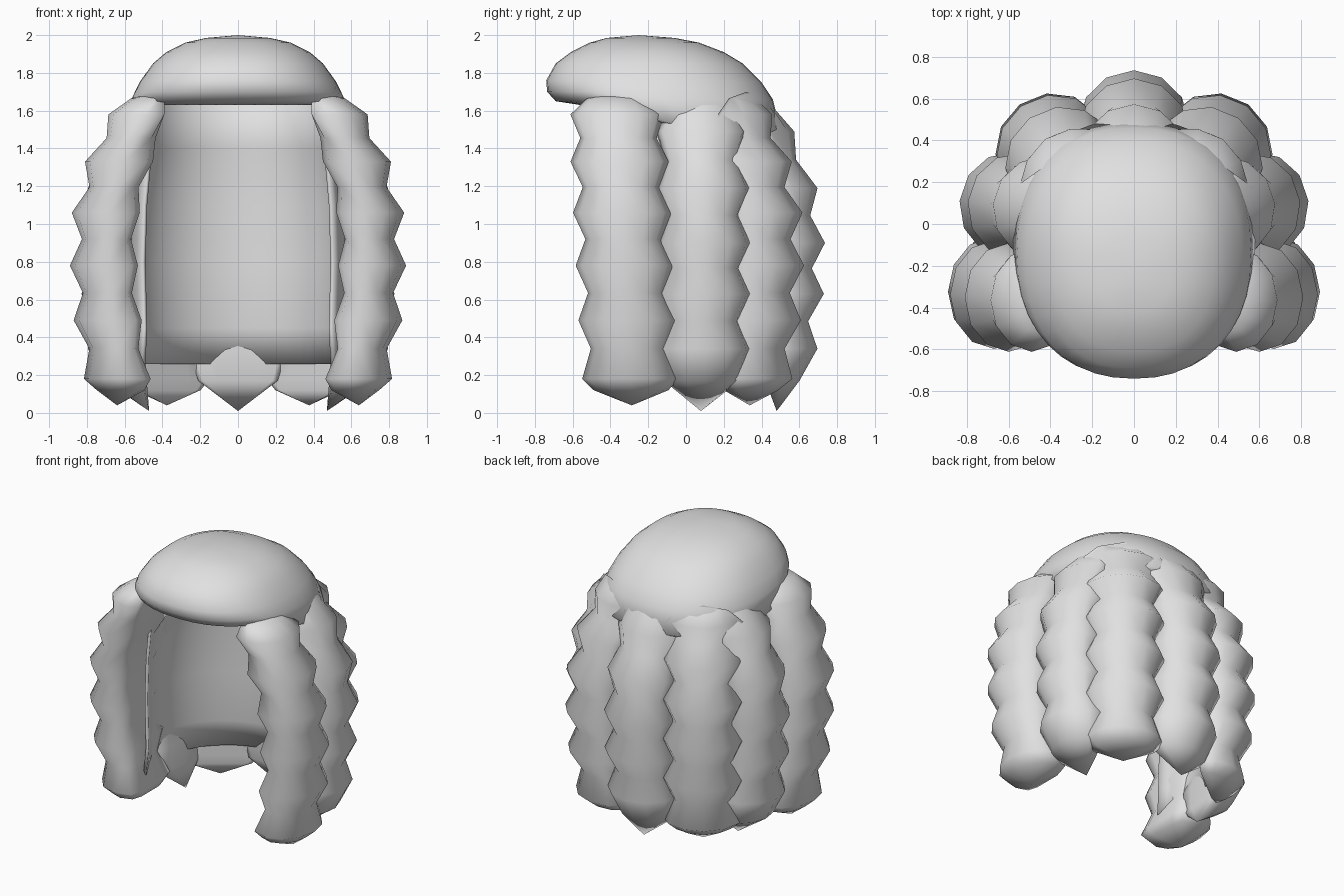
import bpy, bmesh
from math import sin, cos, pi, radians, copysign

cube = bpy.data.objects.get("Cube")
if cube:
    bpy.data.objects.remove(cube, do_unlink=True)

hair = bpy.data.materials.new("hair_grey")
hair.use_nodes = True
grey = (0.75, 0.75, 0.75, 1)
hair.diffuse_color = grey
hair.node_tree.nodes["Principled BSDF"].inputs["Base Color"].default_value = grey


def loft(name, rings, closed=True):
    """Skin a list of equal-length point rings and shade the result smooth."""
    bm = bmesh.new()
    rows = [[bm.verts.new(p) for p in ring] for ring in rings]
    n = len(rows[0])
    for a, b in zip(rows, rows[1:]):
        for i in range(n if closed else n - 1):
            j = (i + 1) % n
            bm.faces.new((a[i], a[j], b[j], b[i]))
    bmesh.ops.remove_doubles(bm, verts=bm.verts, dist=0.0005)
    bmesh.ops.recalc_face_normals(bm, faces=bm.faces)
    mesh = bpy.data.meshes.new(name)
    bm.to_mesh(mesh)
    bm.free()
    mesh.materials.append(hair)
    mesh.shade_smooth()
    obj = bpy.data.objects.new(name, mesh)
    bpy.context.collection.objects.link(obj)
    return obj


# Crown with rolled fringe, outside then inside:
# (z, front y, back y, half width, drop of the sides and back)
crown_rows = [
    (2.0, -0.25, -0.25, 0, 0), (1.985, -0.42, -0.06, 0.17, 0),
    (1.96, -0.51, 0.07, 0.28, 0), (1.91, -0.61, 0.2, 0.38, 0),
    (1.85, -0.69, 0.3, 0.45, 0), (1.76, -0.74, 0.4, 0.52, 0.01),
    (1.7, -0.735, 0.46, 0.56, 0.04), (1.65, -0.69, 0.5, 0.58, 0.15),
    (1.63, -0.56, 0.46, 0.52, 0.16), (1.65, -0.49, 0.39, 0.46, 0.05),
    (1.75, -0.44, 0.34, 0.42, 0), (1.85, -0.36, 0.22, 0.33, 0),
    (1.91, -0.2, -0.1, 0.08, 0), (1.91, -0.15, -0.15, 0, 0),
]
SEG = 40


def boxy(v):
    return copysign(abs(v) ** 0.88, v)


def crown_ring(z, front, back, half, drop):
    ring = []
    for i in range(SEG):
        t = 2 * pi * i / SEG
        fall = min(1, max(0, (sin(t) + 0.6) / 0.8))
        y = (front + back) / 2 + (back - front) / 2 * boxy(sin(t))
        ring.append((half * boxy(cos(t)), y, z - drop * fall))
    return ring


loft("crown_and_fringe", [crown_ring(*row) for row in crown_rows])

# Inner wall behind the locks, open at the front: (z, half width, depth)
wall_rows = [(1.68, 0.45, 0.47), (1.4, 0.52, 0.5), (1.1, 0.55, 0.51),
             (0.8, 0.56, 0.51), (0.45, 0.55, 0.51), (0.26, 0.56, 0.55)]
wall_angles = [radians(-27 + 234 * i / 32) for i in range(33)]
wall = loft("inner_wall", [
    [(a * cos(t), -0.1 + b * sin(t), z) for t in wall_angles]
    for z, a, b in wall_rows], closed=False)
thick = wall.modifiers.new("thickness", 'SOLIDIFY')
thick.thickness = 0.02
thick.offset = 0

# Shared outward sweep of the locks, and the two crimp rhythms (z, scale)
drift = [(1.78, -0.31), (1.6, -0.2), (1.33, -0.08), (1.06, -0.01),
         (0.78, 0), (0.49, -0.02), (0.18, -0.07), (0, -0.1)]


def sweep(z):
    for (z0, v0), (z1, v1) in zip(drift, drift[1:]):
        if z >= z1:
            return v0 + (v1 - v0) * (z0 - z) / (z0 - z1)


def crimps(peaks, ending):
    rows = [(1.7, 0), (1.665, 0.6), (peaks[0], 0.94)]
    for hi, lo in zip(peaks, peaks[1:]):
        rows += [((hi + lo) / 2, 0.72), (lo, 1)]
    return rows + ending


high = crimps([1.58, 1.33, 1.06, 0.78, 0.49],
              [(0.34, 0.72), (0.18, 0.98), (0.12, 0.7), (0.04, 0)])
low = crimps([1.49, 1.19, 0.9, 0.63, 0.34], [(0.17, 0.74), (0.01, 0)])


def lock(name, center, angle, outer, inner, width, rows,
         floor=-0.06, tip=0, lean=0, side=1):
    """Crimped lock with a flattened inner face kept outside the floor radius."""
    d = radians(angle)
    rings = []
    for z, s in rows:
        ring = []
        for i in range(12):
            t = 2 * pi * i / 12
            c = cos(t)
            r = sweep(z) + s * (outer * c if c > 0 else inner * max(-1, 1.6 * c))
            r = tip if z < 0.1 else max(r, floor)
            # widths pinch a little less than depths
            w = width * sin(t) * (s if s < 0.7 else 0.2 + 0.8 * s)
            x = center[0] + r * cos(d) - w * sin(d)
            y = center[1] + r * sin(d) + w * cos(d) + lean * (z - 0.8)
            ring.append((side * x, y, z))
        rings.append(ring)
    loft(name, rings)


# Hanging locks
lock("back_lock", (0, 0.48), 90, 0.26, 0.06, 0.265, low)
for side, label in ((1, "left"), (-1, "right")):
    lock(label + "_rear_lock", (0.4, 0.37), 54, 0.25, 0.06, 0.27, high,
         tip=-0.04, side=side)
    lock(label + "_side_lock", (0.6, 0.09), 5, 0.24, 0.05, 0.255, low,
         floor=-0.13, tip=-0.13, side=side)
    lock(label + "_front_lock", (0.68, -0.325), 0, 0.21, 0.15, 0.26, high,
         floor=-0.29, tip=-0.04, lean=-0.05, side=side)
